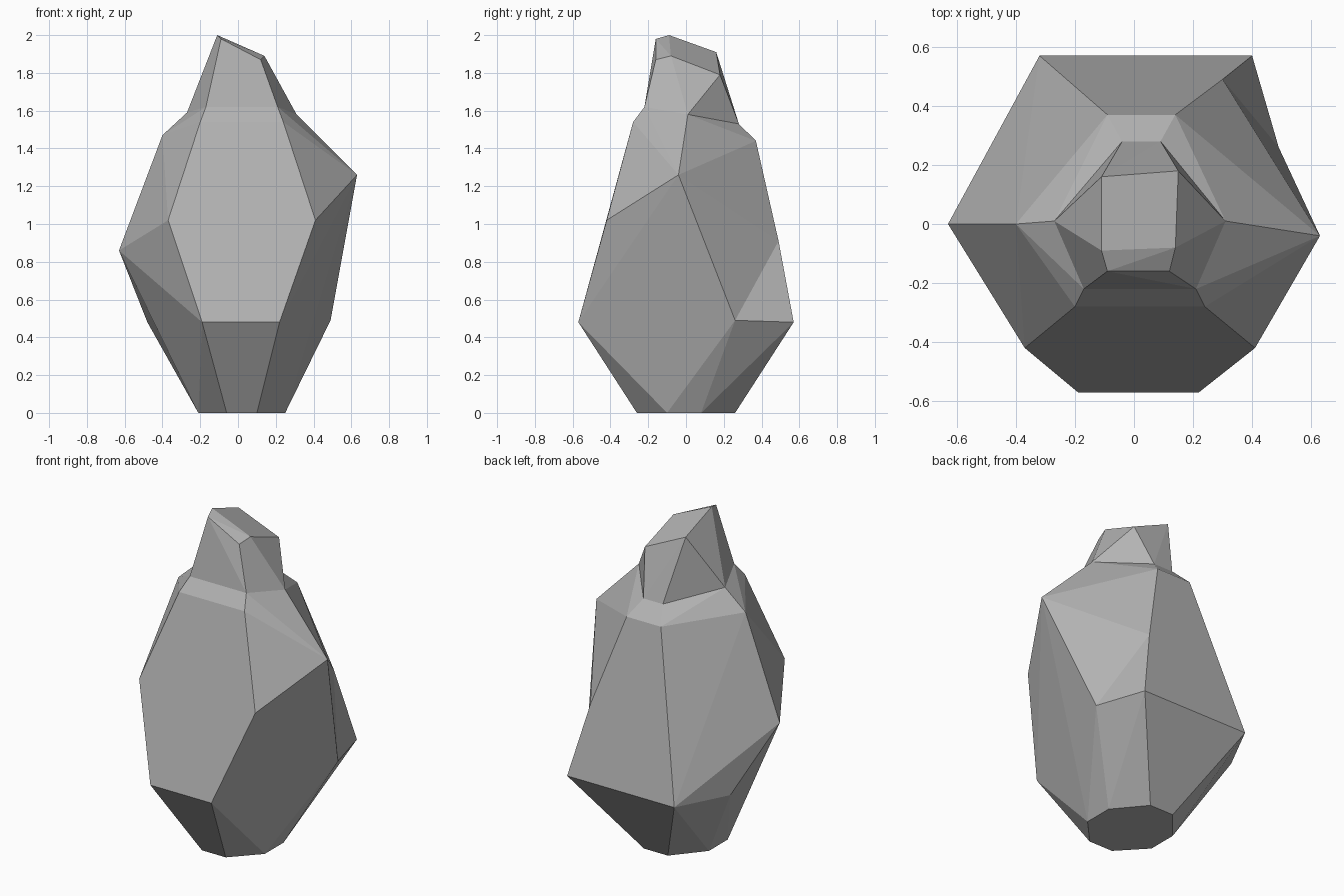
import bpy, bmesh, math
from mathutils import Vector

if "Cube" in bpy.data.objects:
    bpy.data.objects.remove(bpy.data.objects["Cube"])

# Lower block: octagonal foot, widest waist corners, side corners
foot = [(x, y, 0) for x, y in ((-.06, -.26), (.10, -.26), (.25, -.10), (.25, .08),
                               (.10, .26), (-.06, .26), (-.21, .08), (-.21, -.10))]
back_low, side_low = (.40, .57, .48), (.49, .26, .49)
side_high, back_mid = (.63, -.04, 1.26), (.30, .49, .91)
waist = [(-.19, -.57, .48), (.22, -.57, .48), (-.32, .57, .48), (-.48, .26, .48),
         (-.63, 0, .86), (-.37, -.42, 1.02), (.41, -.42, 1.02),
         back_low, side_low, side_high, back_mid]
brow = [(-.20, -.28, 1.54), (.24, -.28, 1.54), (-.40, 0, 1.47),
        (-.09, .37, 1.44), (.14, .37, 1.44)]
# Shoulder ring shared by the lower block and the peak
ring = [(-.17, -.22, 1.62), (.21, -.22, 1.62), (.31, .01, 1.58),
        (.09, .28, 1.53), (-.04, .28, 1.53), (-.27, .01, 1.59)]
# Sloping tip
tip = [(-.09, -.16, 1.98), (.12, -.16, 1.87), (-.11, -.09, 2.0),
       (.14, -.08, 1.89), (.15, .18, 1.79), (-.11, .16, 1.91)]


def at(v, p):
    return (v.co - Vector(p)).length < 1e-4


def hull(bm, points):
    """Wrap the points in flat facets, leaving the shoulder ring open."""
    verts = [bm.verts.new(p) for p in points]
    bmesh.ops.convex_hull(bm, input=verts)
    inner = [f for f in bm.faces if all(any(at(v, p) for p in ring) for v in f.verts)]
    bmesh.ops.delete(bm, geom=inner, context='FACES_ONLY')
    loose = [e for e in bm.edges if not e.link_faces]
    bmesh.ops.delete(bm, geom=loose, context='EDGES')
    bmesh.ops.delete(bm, geom=[v for v in bm.verts if not v.link_faces], context='VERTS')


bm = bmesh.new()
hull(bm, foot + waist + brow + ring)

# Turn one edge so the back right flank has its shallow hollow
turn = [e for e in bm.edges if any(at(v, back_low) for v in e.verts)
        and any(at(v, side_high) for v in e.verts)]
if turn:
    bmesh.ops.rotate_edges(bm, edges=turn, use_ccw=False)

# Peak on top of the shoulder ring
peak = bmesh.new()
hull(peak, ring + tip)
peak_mesh = bpy.data.meshes.new("peak")
peak.to_mesh(peak_mesh)
peak.free()
bm.from_mesh(peak_mesh)
bpy.data.meshes.remove(peak_mesh)
bmesh.ops.remove_doubles(bm, verts=bm.verts[:], dist=1e-4)
bmesh.ops.dissolve_limit(bm, angle_limit=math.radians(2), verts=bm.verts[:], edges=bm.edges[:])
bmesh.ops.recalc_face_normals(bm, faces=bm.faces[:])

mesh = bpy.data.meshes.new("rock")
bm.to_mesh(mesh)
bm.free()
rock = bpy.data.objects.new("rock", mesh)
bpy.context.collection.objects.link(rock)

# Stone grey
stone = bpy.data.materials.new("stone_grey")
stone.diffuse_color = (.45, .45, .45, 1)
stone.use_nodes = True
stone.node_tree.nodes["Principled BSDF"].inputs["Base Color"].default_value = stone.diffuse_color
mesh.materials.append(stone)
